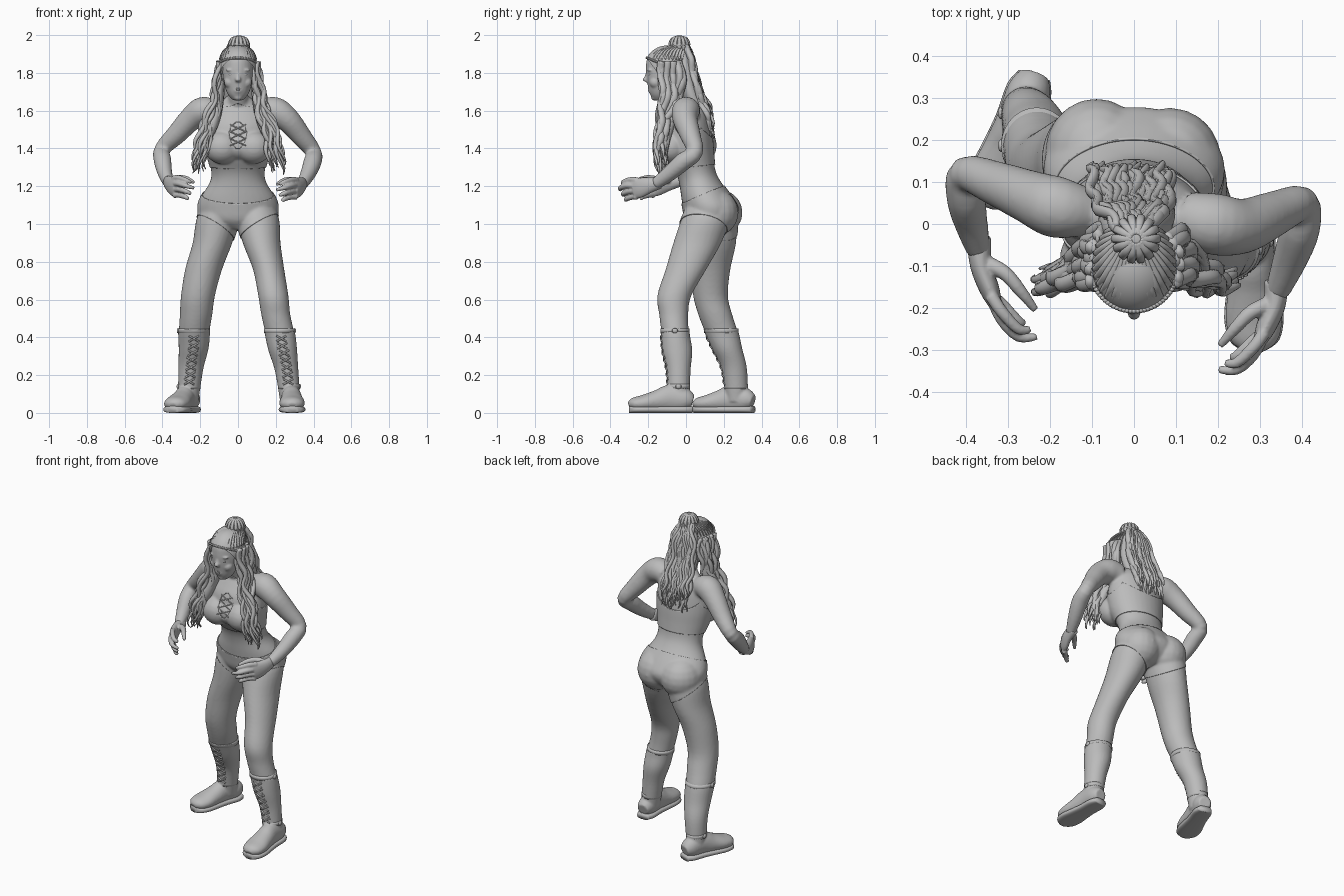
import bpy, bmesh, math, random
from mathutils import Vector, Matrix
from mathutils.bvhtree import BVHTree

random.seed(4)
old = bpy.data.objects.get("Cube")
if old:
    bpy.data.objects.remove(old)

GREY = (0.5, 0.5, 0.5, 1)
mat = bpy.data.materials.new("plain grey")
mat.use_nodes = True
mat.diffuse_color = GREY
mat.node_tree.nodes["Principled BSDF"].inputs["Base Color"].default_value = GREY


def spline(stations, steps):
    """Smooth path through stations of any dimension."""
    out, n = [], len(stations)
    for i in range(n - 1):
        p = [stations[min(max(i + k, 0), n - 1)] for k in (-1, 0, 1, 2)]
        for j in range(steps):
            t = j / steps
            out.append([b + 0.5 * t * (c - a + t * (2 * a - 5 * b + 4 * c - d + t * (3 * (b - c) + d - a)))
                        for a, b, c, d in zip(*p)])
    return out + [list(stations[-1])]


def tube(bm, stations, up=None, sides=20, steps=4, power=1.0):
    """Loft ellipses (x, y, z, a, b); level rings unless an up axis is given."""
    pts, rings = spline(stations, steps), []
    for i, p in enumerate(pts):
        ax, ay = Vector((1, 0, 0)), Vector((0, 1, 0))
        if up:
            t = Vector(pts[min(i + 1, len(pts) - 1)][:3]) - Vector(pts[max(i - 1, 0)][:3])
            ax = t.cross(Vector(up)).normalized()
            ay = ax.cross(t).normalized()
        ring = []
        for k in range(sides):
            c, s = math.cos(math.tau * k / sides), math.sin(math.tau * k / sides)
            c, s = [math.copysign(abs(v) ** power, v) for v in (c, s)]
            ring.append(bm.verts.new(Vector(p[:3]) + ax * c * max(p[3], 0.001) + ay * s * max(p[4], 0.001)))
        rings.append(ring)
    for r, q in zip(rings, rings[1:]):
        for k in range(sides):
            bm.faces.new((r[k], r[(k + 1) % sides], q[(k + 1) % sides], q[k]))
    bm.faces.new(rings[0][::-1])
    bm.faces.new(rings[-1])


def ball(bm, loc, radii, segs=20):
    m = Matrix.Translation(loc) @ Matrix.Diagonal((*radii, 1))
    bmesh.ops.create_uvsphere(bm, u_segments=segs, v_segments=segs // 2, radius=1, matrix=m)


def finish(name, bm, voxel=0, smooth=0, thick=0):
    if not thick:
        bmesh.ops.recalc_face_normals(bm, faces=bm.faces[:])
    for f in bm.faces:
        f.smooth = True
    me = bpy.data.meshes.new(name)
    bm.to_mesh(me)
    bm.free()
    me.materials.append(mat)
    ob = bpy.data.objects.new(name, me)
    bpy.context.collection.objects.link(ob)
    if voxel:
        m = ob.modifiers.new("blend", 'REMESH')
        m.mode, m.voxel_size, m.use_smooth_shade = 'VOXEL', voxel, True
    if smooth:
        m = ob.modifiers.new("soften", 'SMOOTH')
        m.iterations, m.factor = smooth, 0.5
    if thick:
        m = ob.modifiers.new("cloth", 'SOLIDIFY')
        m.thickness, m.offset = thick, 1
    return ob


# Body: torso, neck, arms and legs blended into one skin
left_leg = [(.09, .12, 1.12, .08, .1), (.105, .105, 1.03, .112, .128), (.125, .06, .9, .1, .127),
            (.162, 0, .76, .083, .108), (.187, -.062, .62, .08, .09), (.2, -.065, .52, .077, .077),
            (.222, -.057, .42, .077, .073), (.237, -.047, .33, .072, .076), (.258, -.04, .22, .058, .06),
            (.277, -.04, .06, .05, .055)]
right_leg = [(-.09, .13, 1.12, .08, .1), (-.107, .14, 1.03, .112, .128), (-.135, .14, .9, .105, .125),
             (-.182, .13, .76, .098, .105), (-.212, .13, .62, .09, .092), (-.222, .155, .52, .086, .09),
             (-.232, .187, .43, .081, .087), (-.235, .217, .34, .075, .077), (-.25, .255, .23, .062, .064),
             (-.264, .27, .06, .05, .055)]
left_wrist, right_wrist = (.34, -.165, 1.21), (-.37, -.065, 1.22)

bm = bmesh.new()
tube(bm, [(0, .12, .975, .06, .08), (0, .125, 1.02, .185, .125), (0, .13, 1.08, .212, .145),
          (0, .11, 1.14, .198, .135), (0, .075, 1.22, .15, .112), (0, .05, 1.28, .142, .107),
          (0, .02, 1.36, .162, .126), (0, .01, 1.44, .175, .13), (0, .01, 1.52, .174, .12),
          (0, .02, 1.58, .155, .097), (0, .02, 1.63, .11, .07), (0, 0, 1.68, .055, .05)], sides=32)
tube(bm, [(0, .01, 1.6, .06, .06), (0, -.03, 1.67, .052, .052), (0, -.08, 1.77, .05, .05)])
ball(bm, (0, -.07, 1.415), (.1, .077, .075))
for s in (-1, 1):
    ball(bm, (s * .083, -.08, 1.405), (.09, .08, .083))
ball(bm, (-.09, .17, 1.06), (.118, .125, .12))
ball(bm, (.085, .155, 1.06), (.118, .118, .12))
for leg in (left_leg, right_leg):
    tube(bm, leg, sides=28)
tube(bm, [(.12, .02, 1.59, .06, .06), (.19, .0, 1.6, .074, .074), (.26, -.005, 1.555, .066, .066),
          (.335, .025, 1.465, .054, .054), (.4, .048, 1.38, .043, .043), (.395, -.015, 1.33, .048, .048),
          (.37, -.09, 1.265, .041, .041), (*left_wrist, .029, .032)], up=(0, 0, 1))
tube(bm, [(-.12, .03, 1.59, .06, .06), (-.185, .04, 1.6, .074, .074), (-.25, .065, 1.555, .064, .064),
          (-.325, .095, 1.475, .054, .054), (-.402, .12, 1.395, .043, .043), (-.4, .06, 1.34, .047, .047),
          (-.388, .0, 1.275, .04, .04), (*right_wrist, .029, .032)], up=(0, 0, 1))
body = finish("body", bm, voxel=.0085, smooth=7)
bpy.context.view_layer.update()
skin = bmesh.new()
skin.from_object(body, bpy.context.evaluated_depsgraph_get())
tree = BVHTree.FromBMesh(skin)


def front(x, z, lift):
    """Point just in front of the skin."""
    hit = tree.ray_cast(Vector((x, -1, z)), Vector((0, 1, 0)))[0]
    return (x, (hit.y if hit else 0) - lift, z)


# Garments: cut from the skin by planes, then thickened
def garment(name, planes, hole=None):
    g = skin.copy()
    for co, no in planes:
        bmesh.ops.bisect_plane(g, geom=g.verts[:] + g.edges[:] + g.faces[:], plane_co=co,
                               plane_no=no, clear_outer=True)
    if hole:
        gone = [f for f in g.faces if hole(f.calc_center_median())]
        bmesh.ops.delete(g, geom=gone, context='FACES')
    return finish(name, g, thick=.005)


garment("briefs", [((0, -.03, 1.105), (0, -.42, 1))] +
        [((s * .04, .03, .955), (s * .65, -.25, -1)) for s in (-1, 1)])
garment("halter_top", [((0, -.1, 1.29), (0, .1, -1)), ((0, .14, 1.45), (0, .2, .22))] +
        [((s * .195, 0, 1.42), (s * .24, 0, .13)) for s in (-1, 1)] +
        [((s * .2, 0, 1.4), (s, 0, 0)) for s in (-1, 1)],
        hole=lambda c: c.y < 0 and (c.x / .045) ** 2 + ((c.z - 1.47) / .07) ** 2 < 1)


def crossed_laces(name, rows, r, lift):
    """Each row is (centre x, half width, low z, high z)."""
    b = bmesh.new()
    for x, w, lo, hi in rows:
        for s in (-1, 1):
            tube(b, [(*front(x + s * w * k, lo + (hi - lo) * (k + 1) / 2, lift), r, r)
                     for k in (-1, 0, 1)], up=(0, 1, 0), sides=6)
    finish(name, b)


crossed_laces("top_laces", [(0, .042, 1.415 + i * .037, 1.452 + i * .037) for i in range(3)], .003, .004)


# Hands with splayed, curled fingers
def hand(name, s, wrist, reach):
    b, w = bmesh.new(), Vector(wrist)
    at = lambda x, y, z, r, q=None: (w.x - s * x, w.y + y * reach, w.z + z, r, q or r)
    tube(b, [at(0, .03, .008, .03), at(.005, -.03, -.005, .026, .042), at(.025, -.08, -.018, .024, .054),
             at(.04, -.115, -.025, .016, .05)], up=(0, 0, 1))
    for i in range(4):
        z, k = .022 - .03 * i, abs(i - 1) * .016
        tube(b, [at(.03, -.095, z, .016), at(.055, -.145 + k, z + .002, .015),
                 at(.095, -.182 + k, z - .01, .013), at(.138 - k, -.182 + k, z - .022, .009)],
             up=(0, 0, 1), sides=10)
    tube(b, [at(.01, -.025, .005, .022), at(.06, -.045, .022, .018), at(.1, -.085, .018, .015),
             at(.135, -.125, .0, .009)], up=(0, 0, 1), sides=10)
    finish(name, b, voxel=.005, smooth=2)


hand("left_hand", 1, left_wrist, 1)
hand("right_hand", -1, right_wrist, 1.12)

# Head and face
bm = bmesh.new()
tube(bm, [(0, -.145, 1.655, .026, .024), (0, -.132, 1.685, .053, .058), (0, -.124, 1.73, .071, .078),
          (0, -.12, 1.78, .08, .09), (0, -.112, 1.83, .083, .1), (0, -.105, 1.88, .076, .098),
          (0, -.095, 1.92, .045, .06), (0, -.095, 1.93, .01, .01)], sides=28)
tube(bm, [(0, -.2, 1.81, .009, .011), (0, -.207, 1.785, .01, .011), (0, -.217, 1.762, .016, .013),
          (0, -.2, 1.75, .011, .008)], sides=12)
ball(bm, (0, -.166, 1.672), (.025, .019, .019))
ball(bm, (0, -.18, 1.71), (.03, .021, .024))
for s in (-1, 1):
    ball(bm, (s * .042, -.162, 1.75), (.032, .032, .032))
    ball(bm, (s * .033, -.192, 1.815), (.031, .013, .009))
finish("head", bm, voxel=.0055, smooth=4)
bm = bmesh.new()
for s in (-1, 1):
    ball(bm, (s * .034, -.19, 1.79), (.016, .012, .008), 12)
finish("eyes", bm)
bm = bmesh.new()
for z, w in ((1.716, .02), (1.707, .017)):
    ball(bm, (0, -.192, z), (w, .01, .006), 12)
finish("lips", bm)

# Hair: cap with open face, top knot, braid and loose wavy locks
bm = bmesh.new()
ball(bm, (0, -.1, 1.83), (.104, .119, .115), 40)
bmesh.ops.bisect_plane(bm, geom=bm.verts[:] + bm.edges[:] + bm.faces[:], plane_co=(0, -.2, 1.868),
                       plane_no=(0, -.18, -.13), clear_outer=True)
finish("hair_cap", bm)

bm = bmesh.new()
for i in range(41):
    a = math.pi * i / 40
    ball(bm, (.104 * math.cos(a), -.1 - .108 * math.sin(a), 1.835 + .045 * math.sin(a)), (.008, .006, .007), 8)
finish("crown_braid", bm)

bm = bmesh.new()
for i in range(27):
    a = math.pi * (i / 26 * 1.5 - .25)
    c, s = math.cos(a), math.sin(a)
    tube(bm, [(.095 * c, -.1 - .106 * s, 1.872, .01, .003), (.075 * c, -.08 - .09 * s, 1.917, .01, .004),
              (.035 * c, -.04 - .04 * s, 1.945, .007, .004)], up=(0, 0, 1), sides=6)
ball(bm, (.005, -.035, 1.95), (.052, .052, .046))
for i in range(14):
    a = math.tau * i / 14
    c, s = math.cos(a), math.sin(a)
    tube(bm, [(.005 + r * c, -.035 + r * s, z, .01, .005)
              for r, z in ((.05, 1.92), (.055, 1.95), (.04, 1.982), (.01, 1.993))], up=(0, 0, 1), sides=6)
finish("top_knot", bm)


def lock(b, path, spread, r, wave):
    phase, jit = random.random() * 6, [random.uniform(-1, 1) for _ in range(3)]
    pts = []
    for i, p in enumerate(spline(path, 4)):
        t = i / (4 * (len(path) - 1))
        wob = wave * math.sin(phase + t * 20)
        k = spread * (.35 + t)
        w = r * min(1, 3.2 * (1 - t) + .15)
        pts.append((p[0] + jit[0] * k + wob, p[1] + jit[1] * k * .7 + wob * .6, p[2] + jit[2] * .05 * t, w, w * .7))
    tube(b, pts, up=(1, .3, 0), sides=8, steps=2)


bm = bmesh.new()
for s in (-1, 1):
    tube(bm, [(s * .078, -.075, 1.86, .02, .045), (s * .095, -.07, 1.74, .026, .055), (s * .108, -.07, 1.63, .03, .05),
              (s * .14, -.1, 1.52, .035, .04), (s * .175, -.115, 1.42, .02, .025)], sides=12)
    for i in range(20):
        y = -.045 + .115 * i / 19
        lock(bm, [(s * .088, -.1 + y, 1.86), (s * .106, -.09 + y, 1.74), (s * .12, -.1 + y * .8, 1.63),
                  (s * .16, -.125 + y * .3, 1.52), (s * .188, -.135, 1.41), (s * .205, -.13, 1.31)], .03, .018, .011)
finish("side_locks", bm)

bm = bmesh.new()
tube(bm, [(0, -.03, 1.94, .05, .04), (0, -.01, 1.85, .075, .05), (.005, .005, 1.75, .09, .055),
          (.01, .045, 1.64, .085, .05), (.01, .095, 1.55, .05, .03)], sides=20)
for i in range(30):
    x = -.08 + .17 * i / 29
    lock(bm, [(x * .4, -.01, 1.95), (x * .8, .025, 1.87), (x, .045, 1.76), (x * 1.05, .08, 1.65),
              (x * 1.05, .115, 1.57), (x, .13, 1.5)], .018, .016, .008)
finish("ponytail", bm)


# Boots: shaft, foot, sole, cuff, strap and laces
def boot(name, leg, heel, toe):
    dense = spline(leg, 6)
    b = bmesh.new()
    tube(b, [(x, y, z, a + .004, c + .004) for x, y, z, a, c in dense if z < .45], sides=28, steps=1)
    h, d = Vector((*heel, 0)), Vector((*toe, 0)) - Vector((*heel, 0))
    foot = [(0, .036, .06, .035), (.12, .052, .07, .06), (.35, .053, .077, .072), (.55, .06, .064, .057),
            (.76, .068, .052, .044), (.92, .056, .046, .034), (.99, .025, .037, .017)]
    tube(b, [(*(h + d * t)[:2], z, w, q) for t, w, z, q in foot], up=(0, 0, 1), sides=24)
    finish(name + "_boot", b, voxel=.006, smooth=4)
    b = bmesh.new()
    tube(b, [(*(h + d * t)[:2], .018, w + .003, .018) for t, w, z, q in foot], up=(0, 0, 1), sides=24, power=.65)
    finish(name + "_sole", b)
    b = bmesh.new()
    for z in (.435, .14):
        x, y, _, a, c = min(dense, key=lambda p: abs(p[2] - z))
        tube(b, [(x, y, z + k, a + .004, c + .004) for k in (-.013, .013)], sides=28, steps=1)
        ball(b, (x + math.copysign(a + .004, x), y, z), (.008, .016, .014), 10)
    finish(name + "_straps", b)
    rows = []
    for i in range(7):
        z = .15 + i * .038
        x = min(dense, key=lambda p: abs(p[2] - z))[0]
        rows.append((x, .026, z, z + .03))
    crossed_laces(name + "_boot_laces", rows, .005, .006)


boot("left", left_leg, (.28, .035), (.288, -.305))
boot("right", right_leg, (-.237, .355), (-.347, .04))
skin.free()
